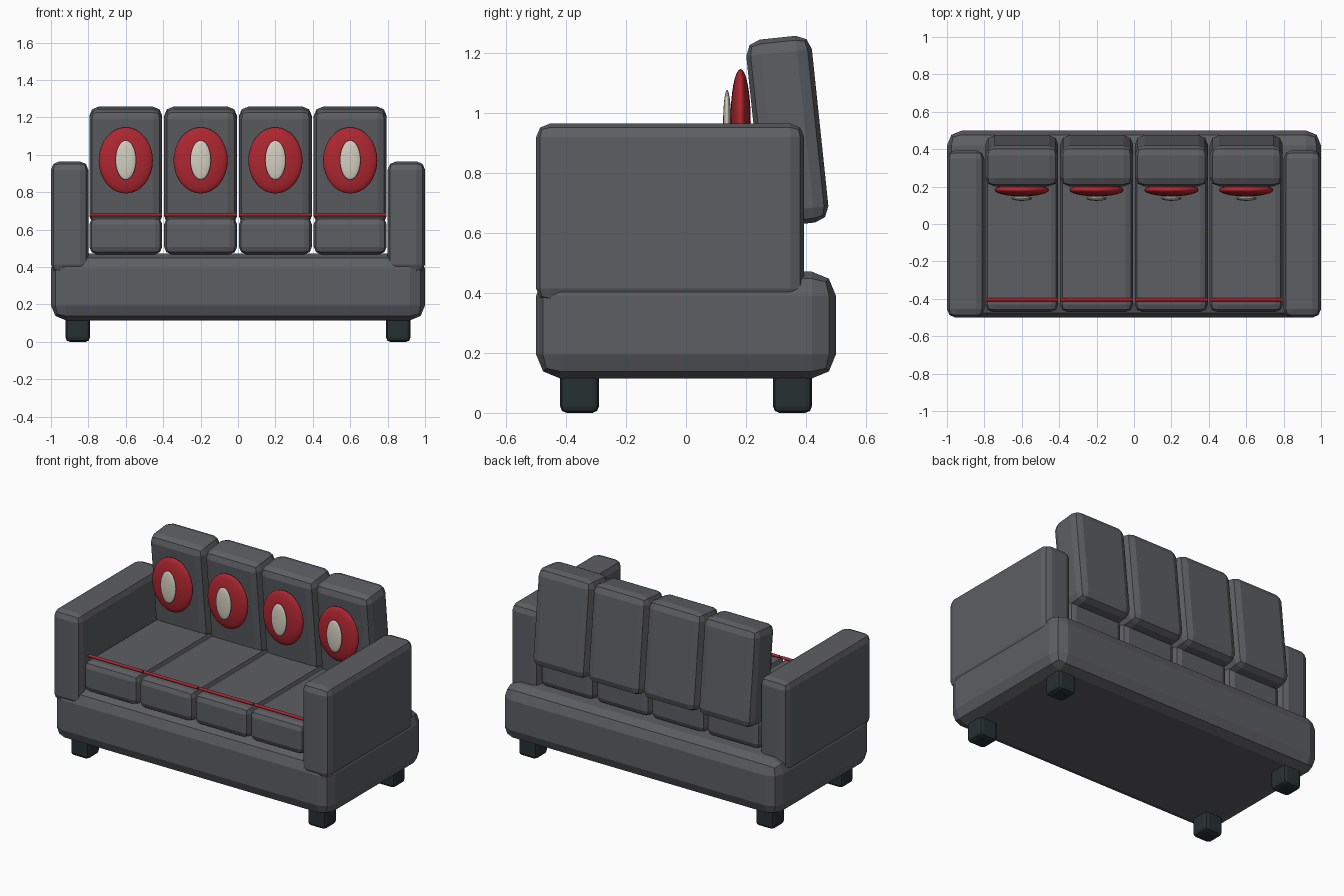
import bpy, math

if "Cube" in bpy.data.objects:
    bpy.data.objects.remove(bpy.data.objects["Cube"])

def material(name, rgb):
    m = bpy.data.materials.new(name)
    m.diffuse_color = (*rgb, 1)
    m.use_nodes = True
    m.node_tree.nodes["Principled BSDF"].inputs["Base Color"].default_value = m.diffuse_color
    return m

FABRIC = material("grey_fabric", (0.11, 0.113, 0.125))
RED = material("red_fabric", (0.42, 0.02, 0.03))
CREAM = material("cream_fabric", (0.65, 0.62, 0.53))
DARK = material("dark_leg", (0.02, 0.03, 0.032))

def box(name, centre, size, bevel, mat, tilt=0.0):
    bpy.ops.mesh.primitive_cube_add(size=1, location=centre)
    ob = bpy.context.object
    ob.name = name
    ob.scale = size
    bpy.ops.object.transform_apply(location=False, rotation=False, scale=True)
    ob.rotation_euler.x = tilt
    mod = ob.modifiers.new("bevel", 'BEVEL')
    mod.width = bevel
    mod.segments = 2
    ob.data.materials.append(mat)
    return ob

def ellipsoid(name, centre, radii, mat):
    bpy.ops.mesh.primitive_uv_sphere_add(segments=32, ring_count=16, radius=1, location=centre)
    ob = bpy.context.object
    ob.name = name
    ob.scale = radii
    bpy.ops.object.transform_apply(location=False, rotation=False, scale=True)
    bpy.ops.object.shade_smooth()
    ob.data.materials.append(mat)

# Base plinth
box("base", (0, 0, 0.293), (2.0, 1.0, 0.356), 0.08, FABRIC)

# Arms and legs, mirrored left and right
for s in (-1, 1):
    box("arm", (s * 0.9, -0.053, 0.667), (0.2, 0.894, 0.595), 0.045, FABRIC)
    for f in (-1, 1):
        box("leg", (s * 0.857, f * 0.355, 0.07), (0.13, 0.13, 0.14), 0.022, DARK)

# Four seat places
for x in (-0.6, -0.2, 0.2, 0.6):
    box("seat_cushion", (x, -0.045, 0.568), (0.39, 0.85, 0.2), 0.04, FABRIC)
    box("back_cushion", (x, 0.338, 0.94), (0.39, 0.22, 0.626), 0.05, FABRIC, math.radians(6))
    ellipsoid("round_pad", (x, 0.182, 0.97), (0.145, 0.034, 0.177), RED)
    ellipsoid("pad_centre", (x, 0.137, 0.972), (0.055, 0.013, 0.105), CREAM)
    # Thin piping along the seat front
    bpy.ops.mesh.primitive_cylinder_add(vertices=12, radius=0.009, depth=0.39,
                                        location=(x, -0.405, 0.68),
                                        rotation=(0, math.pi / 2, 0))
    bpy.context.object.name = "seat_piping"
    bpy.context.object.data.materials.append(RED)
